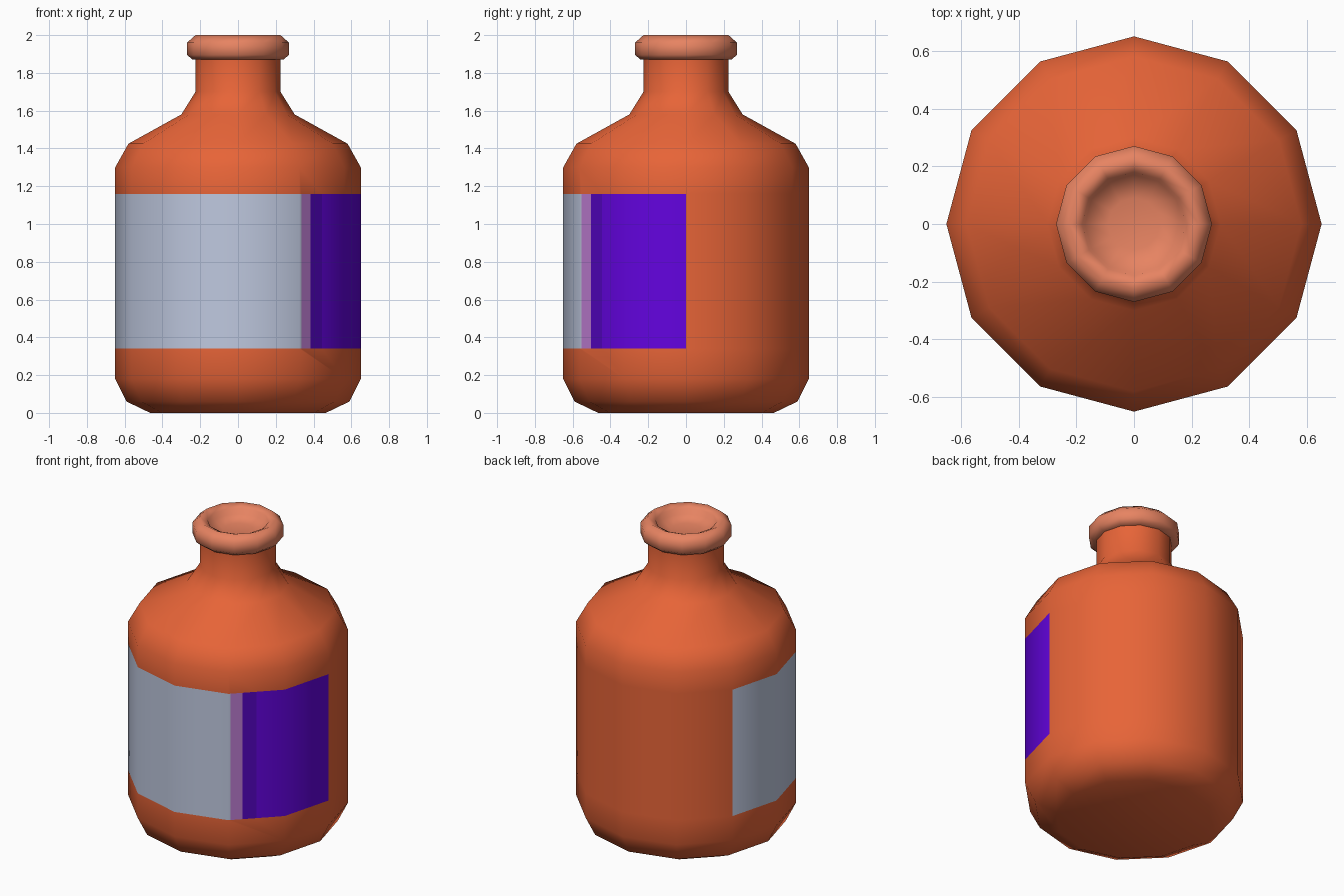
import bpy, bmesh, math
from mathutils import Vector

if "Cube" in bpy.data.objects:
    bpy.data.objects.remove(bpy.data.objects["Cube"])

SIDES = 12


def material(name, rgb):
    m = bpy.data.materials.new(name)
    m.diffuse_color = (*rgb, 1)
    m.use_nodes = True
    m.node_tree.nodes["Principled BSDF"].inputs["Base Color"].default_value = m.diffuse_color
    return m


ORANGE = material("orange body", (0.82, 0.131, 0.040))
PEACH = material("peach lip", (0.82, 0.235, 0.125))
GREY = material("grey label", (0.52, 0.58, 0.74))
MAUVE = material("mauve stripe", (0.50, 0.20, 0.63))
DEEP = material("deep purple band", (0.085, 0.0015, 0.52))
PURPLE = material("purple label", (0.125, 0.001, 0.74))


def lathe(profile, cap_start=True, cap_end=True):
    """Spin (radius, z) points round the z axis with SIDES flat sides."""
    bm = bmesh.new()
    rings = []
    for r, z in profile:
        rings.append([bm.verts.new((r * math.cos(math.tau * i / SIDES),
                                    r * math.sin(math.tau * i / SIDES), z))
                      for i in range(SIDES)])
    for a, b in zip(rings, rings[1:]):
        for i in range(SIDES):
            j = (i + 1) % SIDES
            bm.faces.new((a[i], a[j], b[j], b[i]))
    if cap_start:
        bm.faces.new(rings[0][::-1])
    if cap_end:
        bm.faces.new(rings[-1])
    return bm


def finish(bm, name, mats, angle):
    me = bpy.data.meshes.new(name)
    bm.to_mesh(me)
    bm.free()
    for m in mats:
        me.materials.append(m)
    ob = bpy.data.objects.new(name, me)
    bpy.context.collection.objects.link(ob)
    bpy.ops.object.select_all(action='DESELECT')
    ob.select_set(True)
    bpy.context.view_layer.objects.active = ob
    bpy.ops.object.shade_smooth_by_angle(angle=math.radians(angle))
    return ob


# Bottle body with the label band built into its wall
LOW, HIGH = 0.34, 1.16
body = lathe([(0.465, 0), (0.59, 0.06), (0.65, 0.18), (0.65, LOW), (0.65, HIGH),
              (0.65, 1.30), (0.58, 1.425), (0.30, 1.58), (0.225, 1.70),
              (0.225, 1.88)])


def in_band(f):
    return LOW < f.calc_center_median().z < HIGH


def heading(f):
    c = f.calc_center_median()
    return math.degrees(math.atan2(c.y, c.x)) % 360


# Cut the mauve and deep purple stripes into the front right side
for x in (0.335, 0.385, 0.444):
    faces = [f for f in body.faces if in_band(f) and 300 < heading(f) < 330]
    geom = faces + list({e for f in faces for e in f.edges}) \
        + list({v for f in faces for v in f.verts})
    bmesh.ops.bisect_plane(body, geom=geom, plane_co=Vector((x, x - 0.888, 0)),
                           plane_no=Vector((1, 1, 0)).normalized())

# Label colours by heading: grey front and left, stripes, purple right
for f in body.faces:
    if in_band(f):
        h = heading(f)
        x = f.calc_center_median().x
        if 150 < h < 300:
            f.material_index = 1
        elif h > 300:
            f.material_index = (1 if x < 0.335 else 2 if x < 0.385
                                else 3 if x < 0.444 else 4)
finish(body, "bottle_body", [ORANGE, GREY, MAUVE, DEEP, PURPLE], 50)

# Bottle lip with a shallow rounded mouth
lip = lathe([(0.20, 1.87), (0.24, 1.87), (0.27, 1.895), (0.27, 1.96), (0.225, 2.0),
             (0.18, 1.98), (0.17, 1.945), (0.09, 1.925)])
finish(lip, "bottle_lip", [PEACH], 80)
